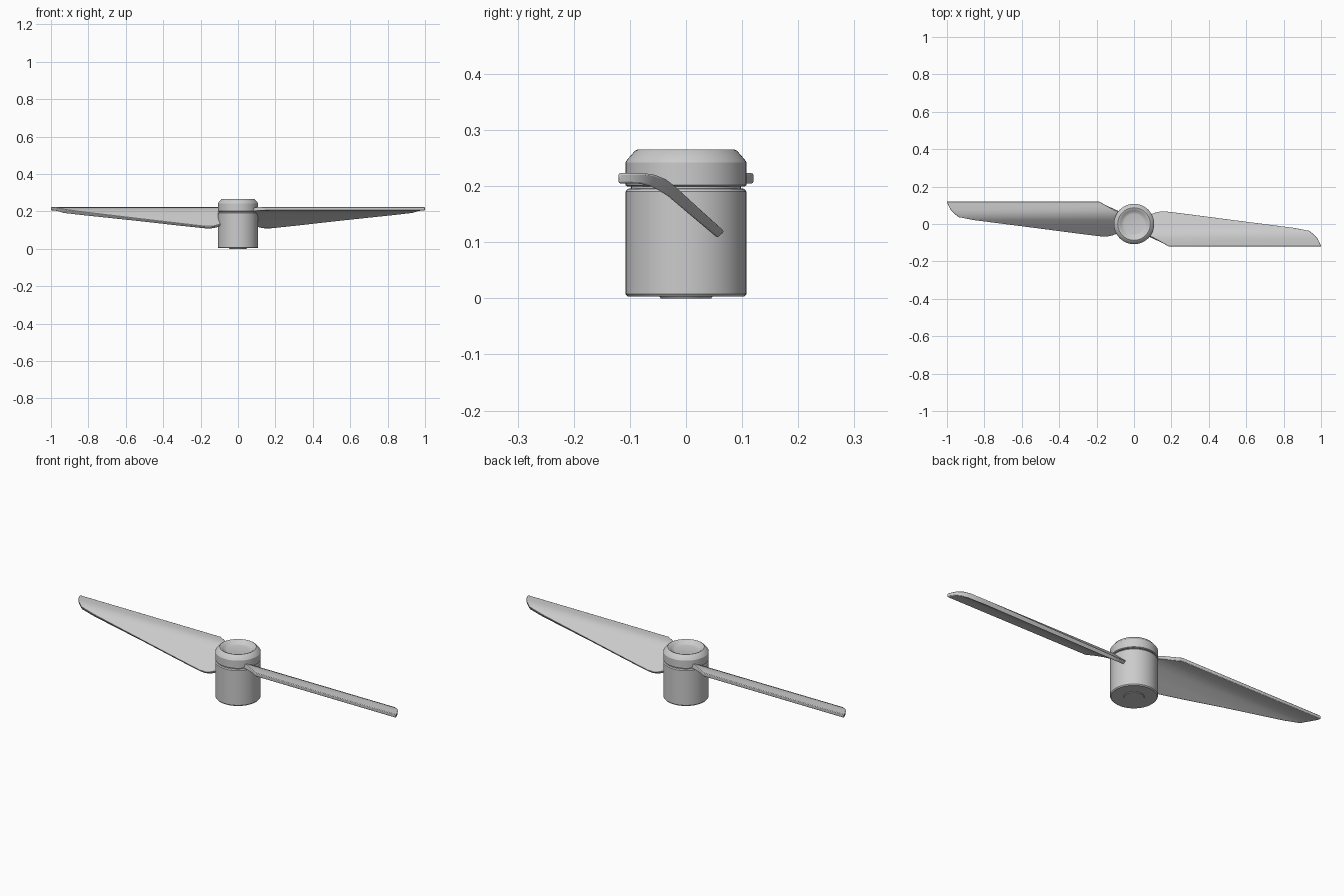
import bpy, bmesh, math
from mathutils import Matrix

if "Cube" in bpy.data.objects:
    bpy.data.objects.remove(bpy.data.objects["Cube"])


def finish(name, bm, angle):
    bmesh.ops.recalc_face_normals(bm, faces=bm.faces)
    me = bpy.data.meshes.new(name)
    bm.to_mesh(me)
    bm.free()
    ob = bpy.data.objects.new(name, me)
    bpy.context.collection.objects.link(ob)
    bpy.ops.object.select_all(action='DESELECT')
    ob.select_set(True)
    bpy.context.view_layer.objects.active = ob
    bpy.ops.object.shade_smooth_by_angle(angle=math.radians(angle))
    return ob


def lathe(name, profile, segs=48):
    bm = bmesh.new()
    verts = [bm.verts.new((r, 0, z)) for r, z in profile]
    edges = [bm.edges.new(p) for p in zip(verts, verts[1:])]
    bmesh.ops.spin(bm, geom=verts + edges, cent=(0, 0, 0), axis=(0, 0, 1),
                   angle=math.tau, steps=segs, use_merge=True)
    bmesh.ops.remove_doubles(bm, verts=bm.verts, dist=1e-5)
    return finish(name, bm, 30)


# Hub body with a small raised disc underneath, and the narrow neck on top
lathe("hub_body", [(0, 0), (0.045, 0), (0.047, 0.003), (0.104, 0.003),
                   (0.108, 0.008), (0.108, 0.190), (0.104, 0.195),
                   (0.098, 0.196), (0.098, 0.205), (0, 0.205)])

# Cap: chamfered rim and dished top
lathe("hub_cap", [(0, 0.199), (0.104, 0.199), (0.108, 0.202), (0.108, 0.242),
                  (0.105, 0.247), (0.091, 0.263), (0.087, 0.265),
                  (0.082, 0.264), (0.072, 0.257), (0.062, 0.250),
                  (0.054, 0.248), (0, 0.248)])


# Blade stations across the chord: top y, top z, bottom y, bottom z, root x, tip x
STATIONS = [
    (-0.120, 0.223, -0.120, 0.205, 0.185, 1.000),
    (-0.100, 0.223, -0.100, 0.205, 0.150, 0.993),
    (-0.075, 0.223, -0.080, 0.204, 0.105, 0.980),
    (-0.055, 0.220, -0.064, 0.200, 0.070, 0.962),
    (-0.036, 0.212, -0.048, 0.192, 0.060, 0.938),
    (-0.020, 0.200, -0.032, 0.182, 0.060, 0.855),
    (0.020, 0.163, 0.007, 0.149, 0.060, 0.545),
    (0.050, 0.136, 0.038, 0.123, 0.085, 0.315),
    (0.062, 0.125, 0.050, 0.113, 0.115, 0.220),
    (0.068, 0.119, 0.056, 0.108, 0.145, 0.170),
]


def blade(name, turn):
    bm = bmesh.new()
    rows = []
    for ty, tz, by, bz, x0, x1 in STATIONS:
        rows.append([bm.verts.new(c) for c in
                     ((x0, ty, tz), (x1, ty, tz), (x1, by, bz), (x0, by, bz))])
    for a, b in zip(rows, rows[1:]):
        for i in range(4):
            j = (i + 1) % 4
            bm.faces.new((a[i], a[j], b[j], b[i]))
    bm.faces.new(rows[0])
    bm.faces.new(rows[-1])
    bm.transform(Matrix.Rotation(turn, 4, 'Z'))
    ob = finish(name, bm, 40)
    mod = ob.modifiers.new("soft_edges", 'BEVEL')
    mod.width = 0.003
    mod.segments = 2
    mod.limit_method = 'ANGLE'
    mod.angle_limit = math.radians(50)


# Two identical blades, half a turn apart
blade("blade_right", 0)
blade("blade_left", math.pi)
